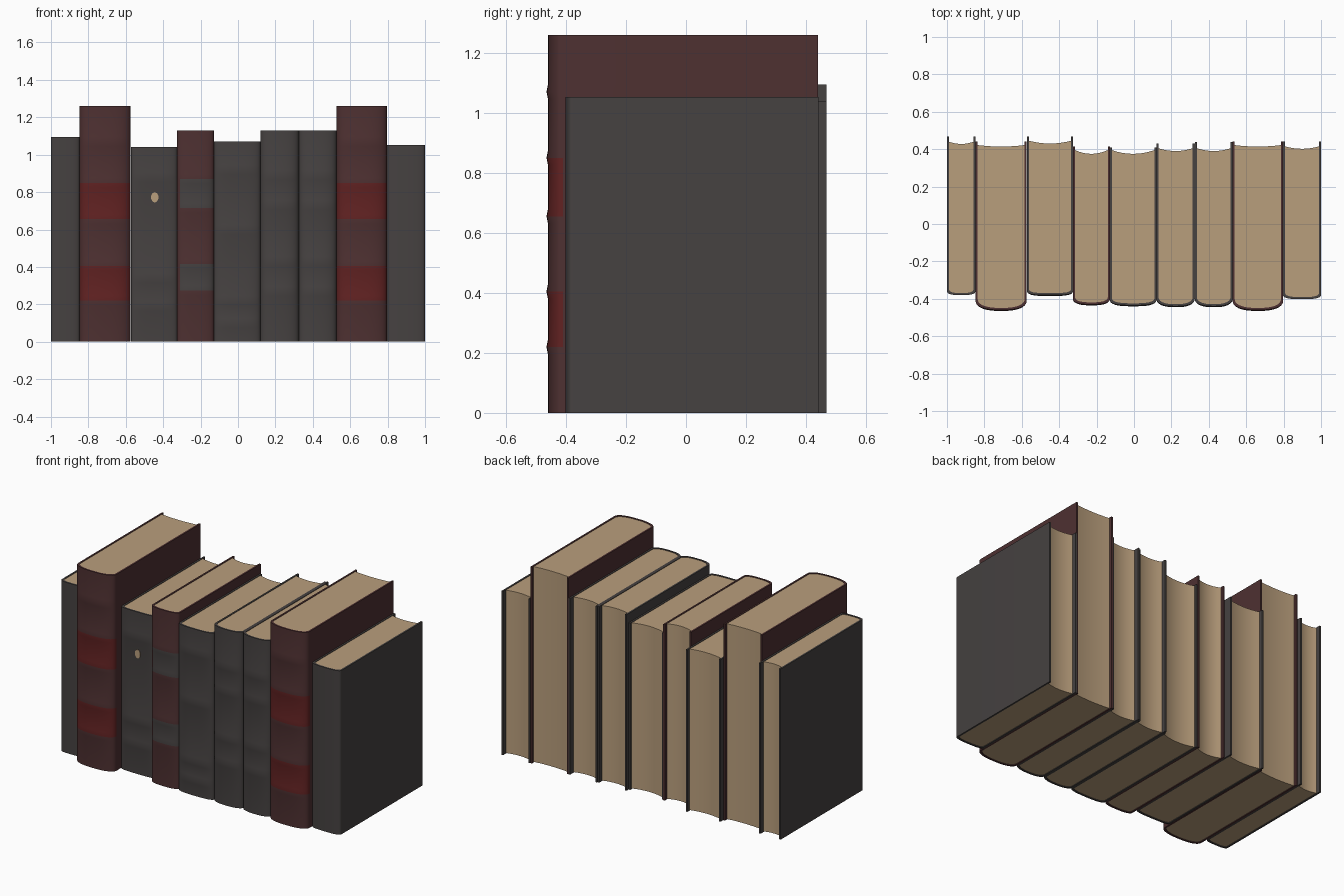
import bpy, bmesh, math

if "Cube" in bpy.data.objects:
    bpy.data.objects.remove(bpy.data.objects["Cube"])

def mat(name, rgb):
    m = bpy.data.materials.new(name)
    m.diffuse_color = (*rgb, 1)
    m.use_nodes = True
    m.node_tree.nodes["Principled BSDF"].inputs["Base Color"].default_value = m.diffuse_color
    return m

GREY = mat("charcoal cloth", (0.061, 0.054, 0.053))
MAROON = mat("dark maroon leather", (0.076, 0.030, 0.031))
RED = mat("red label", (0.120, 0.016, 0.016))
PAPER = mat("old paper", (0.485, 0.342, 0.202))

T = 0.011      # cover board thickness
N = 20         # segments across a spine

def spine(x0, x1, yf, depth, n):
    """Rounded spine curve from left to right; n sets how boxy it is."""
    cx, hw = (x0 + x1) / 2, (x1 - x0) / 2
    pts = []
    for i in range(N + 1):
        a = math.pi * i / N
        c, s = math.cos(a), math.sin(a)
        u = -math.copysign(abs(c) ** (2 / n), c)
        pts.append((cx + hw * u, yf + depth * (1 - max(s, 0) ** (2 / n)), u))
    return pts

def finish(name, bm, mats):
    bmesh.ops.recalc_face_normals(bm, faces=bm.faces)
    me = bpy.data.meshes.new(name)
    bm.to_mesh(me)
    bm.free()
    ob = bpy.data.objects.new(name, me)
    bpy.context.collection.objects.link(ob)
    for m in mats:
        me.materials.append(m)
    bpy.ops.object.select_all(action='DESELECT')
    ob.select_set(True)
    bpy.context.view_layer.objects.active = ob
    bpy.ops.object.shade_smooth_by_angle(angle=math.radians(35))

def cover(name, x0, x1, yf, yb, h, depth, n, ribs, bands, umin, mats):
    """U-shaped shell lofted up through levels that swell at each rib."""
    levels = {0: 0, h: 0}
    for r in ribs:
        levels.update({r - 0.025: 0, r: 0.005, r + 0.025: 0})
    zs = sorted(levels)
    bm = bmesh.new()
    rows = []
    for z in zs:
        arc = spine(x0, x1, yf, depth, n)
        out = [(x0, yb)] + [(x, y - levels[z] * (1 - abs(u) ** 4)) for x, y, u in arc] + [(x1, yb)]
        inn = [(x0 + T, yb)] + [p[:2] for p in spine(x0 + T, x1 - T, yf + T, depth, n)] + [(x1 - T, yb)]
        rows.append([bm.verts.new((x, y, z)) for x, y in out + inn[::-1]])
    m = len(rows[0])
    us = [p[2] for p in arc]
    for k in range(len(zs) - 1):
        zm = (zs[k] + zs[k + 1]) / 2
        labelled = any(a < zm < b for a, b in bands)
        for i in range(m):
            j = (i + 1) % m
            f = bm.faces.new((rows[k][i], rows[k][j], rows[k + 1][j], rows[k + 1][i]))
            if labelled and 1 <= i <= N and (us[i - 1] + us[i]) / 2 > umin:
                f.material_index = 1
    for row in (rows[0], rows[-1]):          # top and bottom rims
        for i in range(m // 2 - 1):
            bm.faces.new((row[i], row[i + 1], row[m - 2 - i], row[m - 1 - i]))
    finish(name, bm, mats)

def pages(name, x0, x1, yf, yedge, ymid, h, depth, n):
    """Page block with a hollowed fore edge."""
    bm = bmesh.new()
    x0, x1 = x0 + T, x1 - T
    pts = [p[:2] for p in spine(x0, x1, yf + T, depth, n)]
    for i in range(9):
        u = 1 - i / 4
        pts.append(((x0 + x1) / 2 + u * (x1 - x0) / 2, ymid + (yedge - ymid) * u * u))
    face = bm.faces.new([bm.verts.new((x, y, 0.004)) for x, y in pts])
    ext = bmesh.ops.extrude_face_region(bm, geom=[face], use_keep_orig=True)
    top = [v for v in ext["geom"] if isinstance(v, bmesh.types.BMVert)]
    bmesh.ops.translate(bm, verts=top, vec=(0, 0, h - 0.007))
    finish(name, bm, [PAPER])

RED_RIBS = [0.22, 0.405, 0.655, 0.85, 1.07]
RED_BANDS = [(0.22, 0.405), (0.655, 0.85)]
SMALL_RIBS = [0.27, 0.43, 0.73, 0.89]
# x0, x1, spine y, cover back y, page edge y, page middle y, height, spine depth, boxiness, ribs, bands, colours
BOOKS = [
    (-1.0, -0.847, -0.38, 0.468, 0.44, 0.428, 1.095, 0.025, 3, [], [], [GREY]),
    (-0.847, -0.574, -0.46, 0.44, 0.422, 0.414, 1.26, 0.05, 2.4, RED_RIBS, RED_BANDS, [MAROON, RED]),
    (-0.572, -0.326, -0.38, 0.468, 0.445, 0.43, 1.04, 0.025, 3.5, [0.19, 0.34, 0.88], [], [GREY]),
    (-0.326, -0.129, -0.43, 0.415, 0.395, 0.375, 1.13, 0.03, 2.6, [0.275, 0.415, 0.715, 0.87],
     [(0.275, 0.415), (0.715, 0.87)], [MAROON, GREY]),
    (-0.129, 0.12, -0.435, 0.41, 0.395, 0.375, 1.07, 0.03, 2.8, [0.1, 0.22, 0.6, 0.92], [], [GREY]),
    (0.12, 0.325, -0.44, 0.43, 0.405, 0.39, 1.13, 0.04, 2.4, SMALL_RIBS, [], [GREY]),
    (0.325, 0.527, -0.44, 0.438, 0.405, 0.39, 1.13, 0.04, 2.4, SMALL_RIBS, [], [GREY]),
    (0.527, 0.797, -0.46, 0.44, 0.422, 0.414, 1.26, 0.05, 2.4, RED_RIBS, RED_BANDS, [MAROON, RED]),
    (0.797, 1.0, -0.402, 0.442, 0.415, 0.402, 1.052, 0.025, 2.8, [], [], [GREY]),
]
for i, (x0, x1, yf, yb, ye, ym, h, d, n, ribs, bands, mats) in enumerate(BOOKS, 1):
    umin = -0.85 if mats[-1] is GREY else -2
    cover(f"book_{i}_cover", x0, x1, yf, yb, h, d, n, ribs, bands, umin, mats)
    pages(f"book_{i}_pages", x0, x1, yf, ye, ym, h, d, n)

# worn spot on the third spine
bm = bmesh.new()
bmesh.ops.create_cone(bm, cap_ends=True, segments=10, radius1=0.02, radius2=0.02, depth=0.006)
for v in bm.verts:
    x, y, z = v.co
    v.co = (-0.445 + x, -0.38 + z, 0.772 + y * 1.4)
finish("worn_spot", bm, [PAPER])
